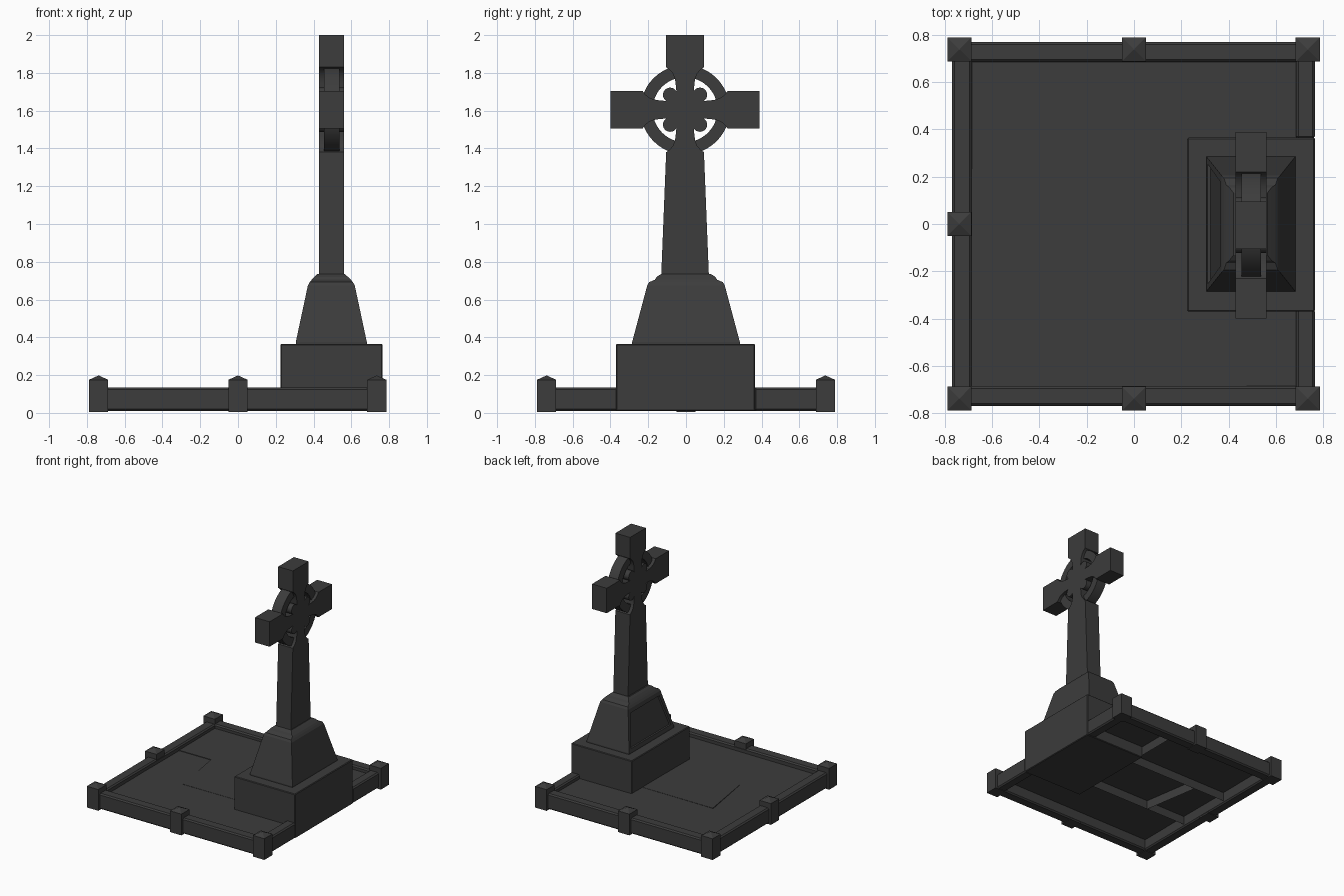
import bpy, bmesh, math
from mathutils import Matrix

cube = bpy.data.objects.get("Cube")
if cube:
    bpy.data.objects.remove(cube, do_unlink=True)

stone = bpy.data.materials.new("dark_stone")
stone.use_nodes = True
colour = (0.045, 0.045, 0.045, 1)
stone.diffuse_color = colour
stone.node_tree.nodes["Principled BSDF"].inputs["Base Color"].default_value = colour


def finish(name, bm, bevel=0, recalc=True):
    if recalc:
        bmesh.ops.recalc_face_normals(bm, faces=bm.faces)
    mesh = bpy.data.meshes.new(name)
    bm.to_mesh(mesh)
    bm.free()
    mesh.materials.append(stone)
    ob = bpy.data.objects.new(name, mesh)
    bpy.context.collection.objects.link(ob)
    if bevel:
        mod = ob.modifiers.new("worn_edges", 'BEVEL')
        mod.width = bevel
        mod.segments = 1
        mod.limit_method = 'ANGLE'
    return ob


def box(name, x, y, z, bevel=0):
    bm = bmesh.new()
    size = [b - a for a, b in (x, y, z)]
    mid = [(a + b) / 2 for a, b in (x, y, z)]
    bmesh.ops.create_cube(bm, size=1, matrix=Matrix.Translation(mid) @ Matrix.Diagonal((*size, 1)))
    return finish(name, bm, bevel)


def loft(bm, rings):
    """Stack rectangular sections (z, x0, x1, half_y) and cap both ends."""
    loops = [[bm.verts.new((x, y, z)) for x, y in ((a, -h), (b, -h), (b, h), (a, h))]
             for z, a, b, h in rings]
    sides = []
    for low, high in zip(loops, loops[1:]):
        for i in range(4):
            j = (i + 1) % 4
            sides.append(bm.faces.new((low[i], low[j], high[j], high[i])))
    bm.faces.new(loops[0][::-1])
    bm.faces.new(loops[-1])
    return sides


# Kerb rails
near, far = 0.685, 0.77
for side, s in (("front", -1), ("back", 1)):
    box(side + "_kerb", (-far, 0.765), sorted((s * near, s * far)), (0.01, 0.135), 0.01)
    box(side + "_head_kerb", (near, 0.765), sorted((s * 0.36, s * 0.7)), (0.01, 0.135), 0.01)
box("foot_kerb", (-far, -near), (-0.7, 0.7), (0.01, 0.135), 0.01)

# Kerb posts with pyramid caps
post_spots = [(x, s * 0.738) for x in (-0.738, 0, 0.735) for s in (-1, 1)] + [(-0.738, 0)]
for n, (px, py) in enumerate(post_spots):
    bm = bmesh.new()
    r = 0.051
    loft(bm, [(0.005, -r, r, r), (0.175, -r, r, r), (0.197, -0.003, 0.003, 0.003)])
    bmesh.ops.translate(bm, verts=bm.verts, vec=(px, py, 0))
    finish(f"kerb_post_{n + 1}", bm)


def slab(name, outline, height, tilt_x=0, tilt_y=0):
    """Paving shell, open underneath, with a slightly settled top."""
    bm = bmesh.new()
    top = [bm.verts.new((x, y, height + tilt_x * x + tilt_y * y)) for x, y in outline]
    low = [bm.verts.new((x, y, 0.03)) for x, y in outline]
    bm.faces.new(top)
    for i in range(len(top)):
        j = (i + 1) % len(top)
        bm.faces.new((low[i], low[j], top[j], top[i]))
    finish(name, bm, recalc=False)


# Paving, in three rows, with a slanted crack across the middle one
e, j, p = 0.69, 0.232, 0.225
slab("front_paving", [(-e, -e), (e, -e), (e, -j), (-e, -j)], 0.103, 0.004, 0.006)
slab("back_paving", [(-e, j), (p, j), (p, e), (-e, e)], 0.102, 0.003, 0.005)
slab("back_head_paving", [(p, j), (e, j), (e, e), (p, e)], 0.103, -0.004, 0.003)
slab("middle_foot_paving", [(-e, -j), (-0.325, -j), (-0.4, j), (-e, j)], 0.1, 0.003, -0.004)
slab("middle_paving", [(-0.325, -j), (p, -j), (p, j), (-0.4, j)], 0.104, 0.002, 0.004)

# Plinth block
box("plinth", (0.225, 0.765), (-0.37, 0.365), (0.01, 0.365), 0.005)

# Tapered pedestal with stepped shoulders and a sunken panel towards the grave
bm = bmesh.new()
faces = loft(bm, [(0.36, 0.306, 0.682, 0.285), (0.375, 0.306, 0.682, 0.285),
                  (0.675, 0.37, 0.618, 0.205), (0.692, 0.38, 0.608, 0.195),
                  (0.705, 0.39, 0.598, 0.165), (0.72, 0.403, 0.582, 0.155),
                  (0.735, 0.42, 0.565, 0.132)])
bm.normal_update()
panel = faces[7]
bmesh.ops.recalc_face_normals(bm, faces=bm.faces)
bmesh.ops.inset_individual(bm, faces=[panel], thickness=0.04, depth=0)
bmesh.ops.inset_individual(bm, faces=[panel], thickness=0.006, depth=-0.012)
finish("pedestal", bm)

# Cross outline: one armpit with a round cusp, mirrored into four corners
hub = 1.605
half = [(0.1, 0.225), (0.082, 0.212), (0.065, 0.192), (0.054, 0.165), (0.05, 0.14)]
cusp = [(0.079 + 0.038 * math.cos(a), 0.079 + 0.038 * math.sin(a))
        for a in (math.radians(150 - 15 * k) for k in range(15))]
corner = half + cusp + [(v, u) for u, v in reversed(half)]
back = corner[::-1]
outline = [(0.1, 0.395)] + corner + [(0.395, 0.1), (0.395, -0.1)]
outline += [(u, -v) for u, v in back]
outline += [(0.126, 0.73 - hub), (-0.126, 0.73 - hub)]
outline += [(-u, -v) for u, v in corner]
outline += [(-0.395, -0.1), (-0.395, 0.1)]
outline += [(-u, v) for u, v in back] + [(-0.1, 0.395)]

bm = bmesh.new()
face = bm.faces.new([bm.verts.new((0.43, u - 0.005, hub + v)) for u, v in outline])
ext = bmesh.ops.extrude_face_region(bm, geom=[face])
moved = [g for g in ext["geom"] if isinstance(g, bmesh.types.BMVert)]
bmesh.ops.translate(bm, verts=moved, vec=(0.13, 0, 0))
finish("cross", bm)

# Ring joining the arms
bm = bmesh.new()
count = 48
section = [(0.172, 0.455), (0.236, 0.455), (0.236, 0.537), (0.172, 0.537)]
loops = []
for k in range(count):
    a = 2 * math.pi * k / count
    loops.append([bm.verts.new((x, r * math.cos(a) - 0.005, hub + r * math.sin(a)))
                  for r, x in section])
for k in range(count):
    a, b = loops[k], loops[(k + 1) % count]
    for i in range(4):
        m = (i + 1) % 4
        bm.faces.new((a[i], a[m], b[m], b[i]))
ring = finish("cross_ring", bm)

# Smooth the curved stone while keeping its edges crisp
for ob in bpy.context.selected_objects:
    ob.select_set(False)
for ob in (ring, bpy.data.objects["cross"]):
    ob.select_set(True)
    bpy.context.view_layer.objects.active = ob
bpy.ops.object.shade_smooth_by_angle(angle=math.radians(30))
